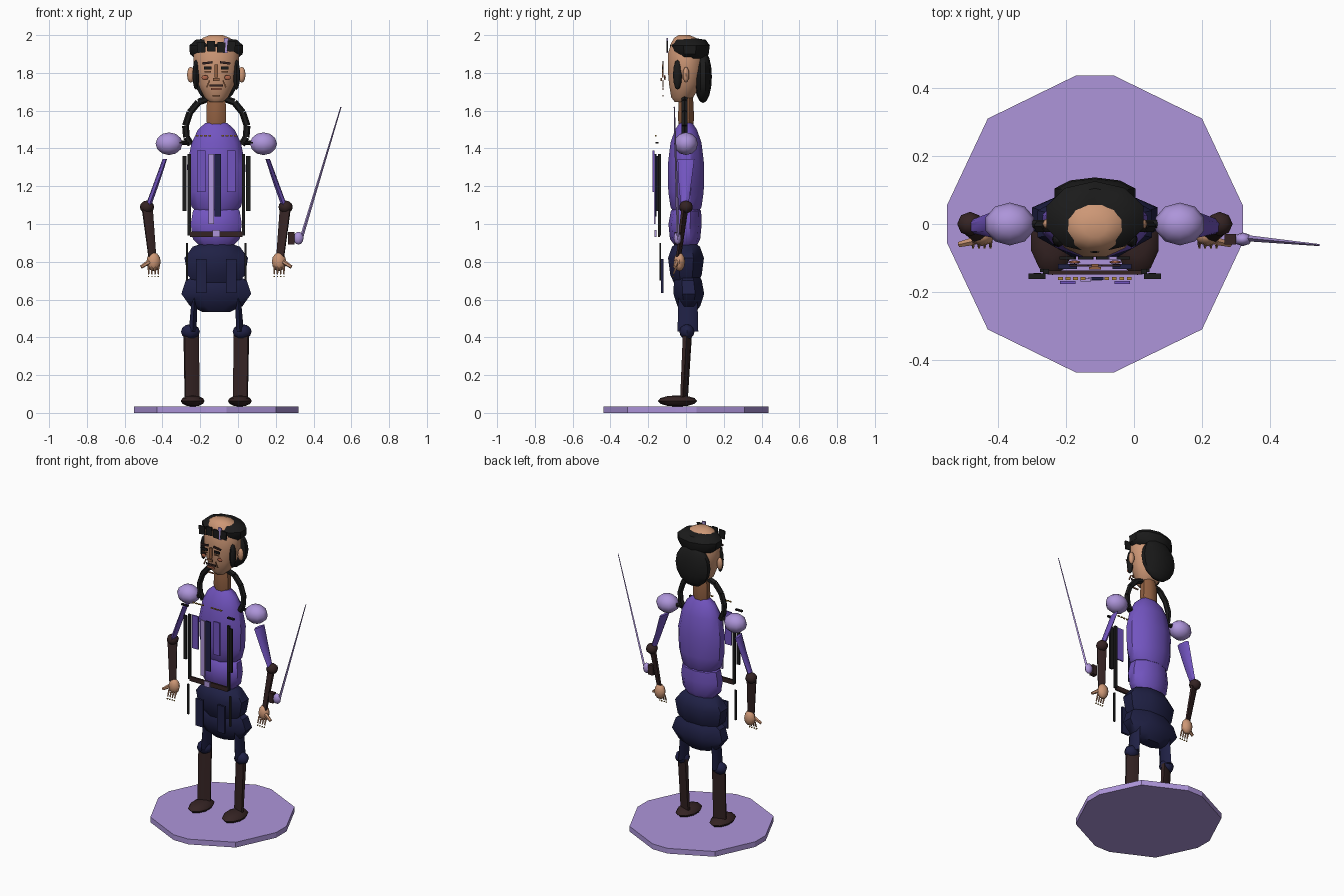
import bpy, bmesh, math
from mathutils import Vector, Matrix

CX = -0.115  # body centre line


def mat(name, r, g, b):
    m = bpy.data.materials.new(name)
    m.diffuse_color = (r, g, b, 1)
    return m


PURPLE = mat("purple cloth", 0.17, 0.09, 0.53)
LILAC = mat("lilac", 0.42, 0.30, 0.70)
NAVY = mat("navy cloth", 0.014, 0.015, 0.06)
BLACK = mat("black", 0.011, 0.011, 0.011)
BROWN = mat("dark leather", 0.035, 0.017, 0.017)
SKIN = mat("skin", 0.61, 0.31, 0.18)
TAN = mat("shaded skin", 0.29, 0.12, 0.055)
BLUSH = mat("blush", 0.42, 0.13, 0.07)
GOLD = mat("gold", 0.45, 0.25, 0.04)


def finish(name, bm, m, smooth=40):
    bmesh.ops.recalc_face_normals(bm, faces=bm.faces)
    me = bpy.data.meshes.new(name)
    bm.to_mesh(me)
    bm.free()
    me.materials.append(m)
    ob = bpy.data.objects.new(name, me)
    bpy.context.collection.objects.link(ob)
    if smooth:
        bpy.ops.object.select_all(action='DESELECT')
        ob.select_set(True)
        bpy.context.view_layer.objects.active = ob
        bpy.ops.object.shade_smooth_by_angle(angle=math.radians(smooth))
    return ob


def ball(name, c, r, m, seg=10, rings=6):
    bm = bmesh.new()
    bmesh.ops.create_uvsphere(bm, u_segments=seg, v_segments=rings, radius=1)
    bmesh.ops.transform(bm, matrix=Matrix.Translation(c) @ Matrix.Diagonal((*r, 1)), verts=bm.verts)
    return finish(name, bm, m, 50)


def box(name, c, s, m, tilt=0):
    bm = bmesh.new()
    bmesh.ops.create_cube(bm, size=1)
    M = Matrix.Translation(c) @ Matrix.Rotation(tilt, 4, 'Y') @ Matrix.Diagonal((*s, 1))
    bmesh.ops.transform(bm, matrix=M, verts=bm.verts)
    return finish(name, bm, m, 0)


def loft(name, rings, m, n=10, turn=0, smooth=40):
    """rings: (x, y, z, rx, ry) level elliptical sections, capped at both ends"""
    bm = bmesh.new()
    loops = []
    for x, y, z, rx, ry in rings:
        loop = []
        for i in range(n):
            a = 2 * math.pi * (i + 0.5) / n
            p = Matrix.Rotation(turn, 3, 'Z') @ Vector((rx * math.cos(a), ry * math.sin(a), 0))
            loop.append(bm.verts.new(p + Vector((x, y, z))))
        loops.append(loop)
    for a, b in zip(loops, loops[1:]):
        for i in range(n):
            j = (i + 1) % n
            bm.faces.new((a[i], a[j], b[j], b[i]))
    bm.faces.new(loops[0][::-1])
    bm.faces.new(loops[-1])
    return finish(name, bm, m, smooth)


def body(name, prof, m, n=10):
    """prof: (z, rx, ry, y)"""
    return loft(name, [(CX, y, z, rx, ry) for z, rx, ry, y in prof], m, n)


def rod(name, a, b, r1, r2, m, n=6):
    a, b = Vector(a), Vector(b)
    d = b - a
    bm = bmesh.new()
    bmesh.ops.create_cone(bm, cap_ends=True, segments=n, radius1=r1, radius2=r2, depth=d.length)
    M = Matrix.Translation((a + b) / 2) @ d.to_track_quat('Z', 'Y').to_matrix().to_4x4()
    bmesh.ops.transform(bm, matrix=M, verts=bm.verts)
    return finish(name, bm, m, 40)


# base slab
half = [(0.055, 0.437), (0.315, 0.31), (0.435, 0.055)]
quad = half + [(x, -y) for x, y in half[::-1]]
outline = quad + [(-x, y) for x, y in quad[::-1]]
bm = bmesh.new()
face = bm.faces.new([bm.verts.new((CX + x, y, 0.005)) for x, y in outline])
up = bmesh.ops.extrude_face_region(bm, geom=[face])["geom"]
bmesh.ops.translate(bm, vec=(0, 0, 0.03), verts=[v for v in up if isinstance(v, bmesh.types.BMVert)])
for v in bm.verts:
    if v.co.z < 0.02:
        v.co.z = 0
finish("base_slab", bm, LILAC, 0)

# torso, waist, hips
body("chest", [(1.05, 0.09, 0.06, 0), (1.09, 0.135, 0.085, 0), (1.17, 0.155, 0.097, 0), (1.31, 0.16, 0.10, 0),
               (1.43, 0.135, 0.085, 0), (1.50, 0.10, 0.06, 0), (1.535, 0.06, 0.035, 0)], PURPLE, 12)
body("waist", [(0.88, 0.09, 0.055, 0), (0.92, 0.13, 0.08, -0.005), (1.0, 0.142, 0.088, -0.005),
               (1.07, 0.13, 0.08, 0), (1.1, 0.09, 0.05, 0)], PURPLE, 10)
body("upper_skirt", [(0.67, 0.11, 0.06, 0), (0.73, 0.165, 0.09, 0), (0.82, 0.182, 0.103, 0),
                     (0.88, 0.135, 0.08, 0), (0.9, 0.07, 0.05, 0)], NAVY, 8)
body("lower_skirt", [(0.535, 0.08, 0.04, 0.015), (0.565, 0.15, 0.065, 0.015), (0.63, 0.2, 0.088, 0.015),
                     (0.70, 0.175, 0.08, 0.01), (0.74, 0.10, 0.06, 0.01)], NAVY, 8)

# neck and head
body("neck", [(1.49, 0.045, 0.035, 0), (1.55, 0.057, 0.045, 0), (1.63, 0.055, 0.044, 0), (1.70, 0.045, 0.035, 0)], TAN, 8)
body("head", [(1.645, 0.035, 0.03, -0.03), (1.67, 0.065, 0.06, -0.02), (1.74, 0.10, 0.088, -0.005),
              (1.82, 0.123, 0.10, 0), (1.90, 0.125, 0.10, 0), (1.96, 0.10, 0.08, 0),
              (1.985, 0.075, 0.06, -0.005), (2.0, 0.035, 0.03, -0.01)], SKIN, 12)
body("hair_cap", [(1.875, 0.115, 0.09, 0.02), (1.90, 0.147, 0.10, 0.02), (1.945, 0.15, 0.106, 0.02),
                  (1.975, 0.115, 0.085, 0.02), (1.982, 0.06, 0.05, 0.01)], BLACK, 10)
ball("back_hair", (CX, 0.09, 1.78), (0.125, 0.047, 0.14), BLACK, 10, 8)

# painted face plates, floating just before the head
FY = -0.122
box("nose_bridge", (CX, FY, 1.81), (0.02, 0.008, 0.07), TAN)
box("nose_tip", (CX, FY - 0.008, 1.765), (0.036, 0.008, 0.016), TAN)
box("moustache", (CX, FY, 1.733), (0.07, 0.006, 0.012), BROWN)
box("mouth", (CX, FY, 1.715), (0.055, 0.006, 0.012), BLUSH)
box("chin_line", (CX, FY, 1.68), (0.04, 0.006, 0.008), TAN)
box("forehead_curl", (CX + 0.05, -0.1, 1.945), (0.024, 0.008, 0.08), LILAC, 0.08)
for i in range(4):
    box("fringe_lock", (CX - 0.08 + i * 0.053, -0.1, 1.935 + 0.006 * (i % 2)), (0.043, 0.009, 0.055), BLACK, 0.06 * (i - 1.5))

# floating front panels
box("lilac_sash", (CX - 0.027, -0.165, 1.185), (0.03, 0.009, 0.37), LILAC)
box("navy_sash", (CX + 0.008, -0.16, 1.205), (0.036, 0.009, 0.33), NAVY)
box("belt", (CX, -0.143, 0.945), (0.28, 0.012, 0.03), BROWN)
box("buckle", (CX, -0.162, 0.95), (0.042, 0.009, 0.036), LILAC)

for s in (-1, 1):
    side = "left" if s < 0 else "right"

    def P(x, y, z):
        return (CX + s * x, y, z)

    # face sides
    ball(side + "_ear", P(0.135, 0.0, 1.79), (0.02, 0.017, 0.042), SKIN, 8, 6)
    ball(side + "_sideburn", P(0.108, -0.045, 1.79), (0.018, 0.024, 0.08), BLACK, 8, 6)
    box(side + "_brow", P(0.047, FY, 1.853), (0.055, 0.007, 0.012), BROWN, s * 0.12)
    box(side + "_eye", P(0.045, FY, 1.825), (0.042, 0.006, 0.016), BLACK)
    box(side + "_eye_bag", P(0.045, FY, 1.806), (0.036, 0.006, 0.006), TAN)
    ball(side + "_cheek", P(0.06, -0.112, 1.775), (0.018, 0.005, 0.014), BLUSH, 8, 4)
    box(side + "_smile_line", P(0.043, FY, 1.742), (0.007, 0.006, 0.04), TAN, -s * 0.4)

    # collar strand
    path = [(0.04, 1.665), (0.095, 1.645), (0.14, 1.59), (0.163, 1.52), (0.158, 1.46), (0.135, 1.42)]
    for (x0, z0), (x1, z1) in zip(path, path[1:]):
        rod(side + "_collar", P(x0, -0.008, z0), P(x1, -0.008, z1), 0.018, 0.018, BLACK)
    rod(side + "_shoulder_link", P(0.14, 0, 1.43), P(0.20, 0, 1.43), 0.013, 0.013, BLACK)

    # arm
    ball(side + "_shoulder_pad", P(0.25, 0, 1.425), (0.075, 0.063, 0.06), LILAC, 10, 6)
    loft(side + "_upper_arm", [(*P(0.272, 0, 1.345), 0.010, 0.045), (*P(0.315, -0.005, 1.22), 0.014, 0.034),
                               (*P(0.362, -0.008, 1.09), 0.016, 0.02)], PURPLE, 6, s * -0.15)
    ball(side + "_elbow", P(0.367, 0, 1.09), (0.038, 0.036, 0.034), BROWN, 8, 6)
    loft(side + "_forearm", [(*P(0.338, -0.04, 0.82), 0.024, 0.010), (*P(0.366, -0.005, 1.09), 0.034, 0.014)],
         BROWN, 6, -s * 0.42)
    ball(side + "_hand", P(0.332, -0.035, 0.80), (0.038, 0.03, 0.05), SKIN, 8, 6)
    rod(side + "_thumb", P(0.355, -0.05, 0.80), P(0.398, -0.06, 0.772), 0.013, 0.009, SKIN)
    for i in range(4):
        x = 0.307 + i * 0.017
        rod(side + "_finger", P(x, -0.05, 0.775), P(x, -0.066, 0.735), 0.006, 0.004, SKIN, 5)
        box(side + "_fingertip", P(x, -0.068, 0.722), (0.006, 0.008, 0.006), GOLD)

    # leg
    loft(side + "_thigh", [(*P(0.125, 0.01, 0.43), 0.024, 0.055), (*P(0.115, 0.01, 0.62), 0.016, 0.05)], NAVY, 6)
    ball(side + "_knee", P(0.137, 0.005, 0.43), (0.05, 0.04, 0.04), NAVY, 8, 6)
    loft(side + "_boot", [(*P(0.128, -0.01, 0.085), 0.046, 0.014), (*P(0.133, 0.008, 0.43), 0.046, 0.022)],
         BROWN, 6, -s * 0.36)
    ball(side + "_shoe", P(0.125, -0.045, 0.063), (0.066, 0.105, 0.03), BROWN, 10, 6)

    # floating side rails, lapels, skirt plates
    box(side + "_outer_rail", P(0.169, -0.15, 1.215), (0.022, 0.012, 0.29), BLACK)
    box(side + "_inner_rail", P(0.144, -0.14, 1.155), (0.018, 0.014, 0.43), BLACK)
    box(side + "_lapel", P(0.08, -0.172, 1.28), (0.046, 0.009, 0.22), PURPLE)
    box(side + "_coat_tail", P(0.155, -0.137, 0.80), (0.012, 0.009, 0.20), BLACK)
    box(side + "_skirt_plate", P(0.08, -0.125, 0.725), (0.056, 0.014, 0.18), NAVY)
    for i in range(4):
        box(side + "_gold_stud", P(0.035 + i * 0.022, -0.16, 1.467), (0.014, 0.008, 0.007), GOLD)
    box(side + "_shoulder_clip", P(0.17, -0.153, 1.43), (0.05, 0.016, 0.009), BLACK)

# sword
box("sword_grip", (0.283, -0.045, 0.925), (0.034, 0.03, 0.065), BROWN)
ball("sword_guard", (0.32, -0.045, 0.925), (0.027, 0.02, 0.034), LILAC, 8, 6)
rod("sword_blade", (0.335, -0.042, 0.925), (0.545, -0.062, 1.62), 0.009, 0.003, LILAC, 4)
